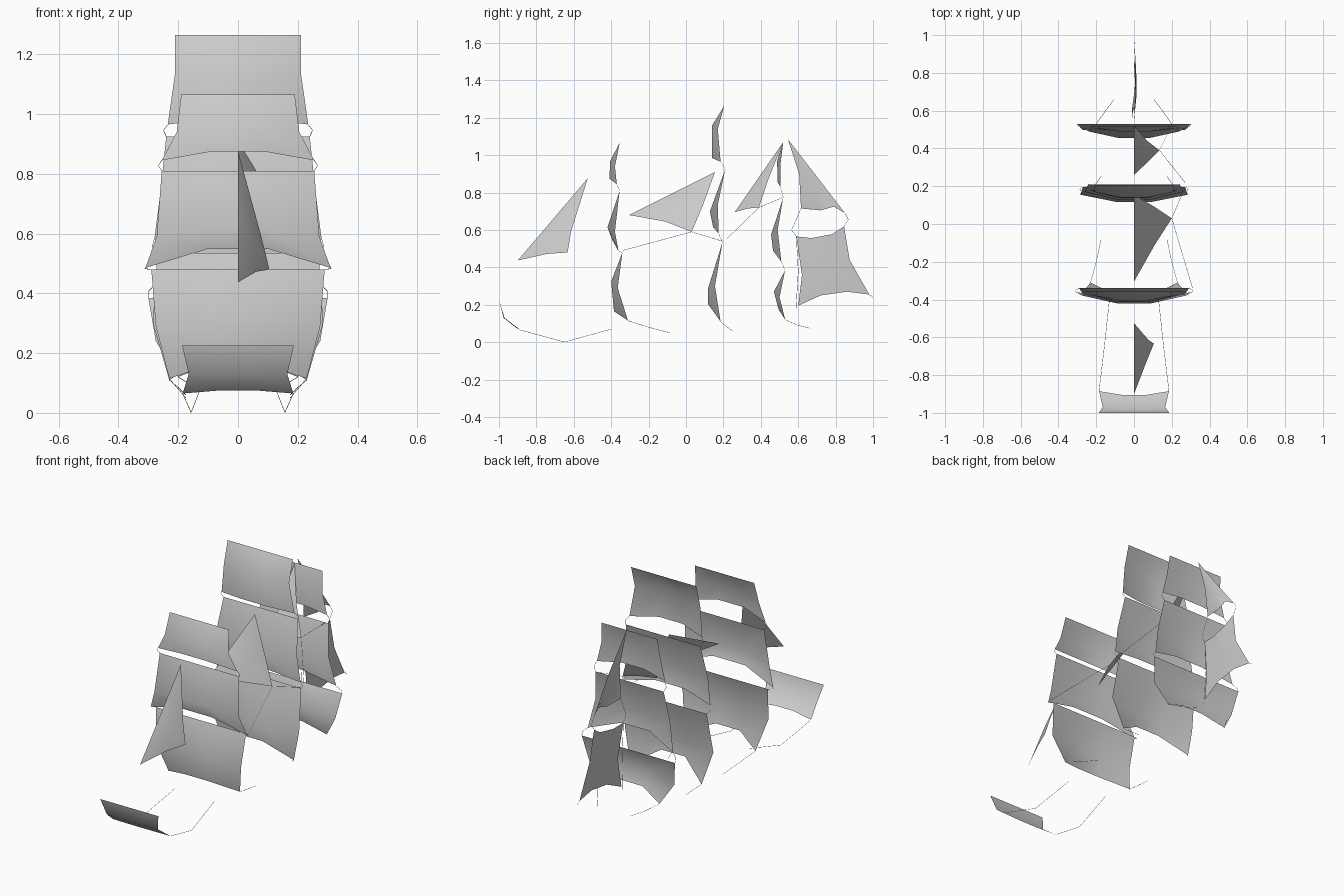
import bpy
from mathutils import Vector


def make(name, verts, faces):
    me = bpy.data.meshes.new(name)
    me.from_pydata(verts, [], faces)
    me.polygons.foreach_set("use_smooth", [True] * len(faces))
    ob = bpy.data.objects.new(name, me)
    bpy.context.collection.objects.link(ob)
    return ob


def square_sail(name, rows):
    """rows top to foot: edge half width, edge y, edge z, centre y, centre z"""
    verts, faces = [], []
    for w, ye, ze, yc, zc in rows:
        verts += [(-w, ye, ze), (-w / 3, yc, zc), (w / 3, yc, zc), (w, ye, ze)]
    for r in range(len(rows) - 1):
        for c in range(3):
            a = r * 4 + c
            faces.append((a, a + 4, a + 5, a + 1))
    make(name, verts, faces)


def fan_sail(name, outline, belly):
    """outline points around a fore-and-aft sail, with a bellied centre"""
    pts = [Vector(p) for p in outline]
    n = len(pts)
    mid = sum(pts, Vector()) / n + Vector((belly, 0, 0))
    make(name, pts + [mid], [(i, (i + 1) % n, n) for i in range(n)])


def rope(name, pts, mirror=False):
    for s in ((1, -1) if mirror else (1,)):
        cu = bpy.data.curves.new(name, "CURVE")
        cu.dimensions = "3D"
        cu.bevel_depth = 0.001
        cu.bevel_resolution = 0
        sp = cu.splines.new("POLY")
        sp.points.add(len(pts) - 1)
        for p, (x, y, z) in zip(sp.points, pts):
            p.co = (s * x, y, z, 1)
        bpy.context.collection.objects.link(bpy.data.objects.new(name, cu))


# Square sails, mast by mast from the lowest up
masts = {
    "fore": [
        [(.29, -.34, .48, -.34, .48), (.275, -.365, .29, -.40, .325), (.23, -.31, .115, -.385, .165)],
        [(.255, -.355, .81, -.355, .81), (.272, -.38, .59, -.42, .615), (.31, -.36, .485, -.395, .548)],
        [(.19, -.355, 1.065, -.355, 1.065), (.205, -.38, .94, -.405, .97), (.255, -.37, .845, -.41, .875)]],
    "main": [
        [(.27, .195, .535, .195, .535), (.285, .155, .30, .117, .285), (.23, .185, .11, .117, .205)],
        [(.24, .21, .925, .21, .925), (.26, .17, .735, .128, .70), (.28, .175, .58, .145, .615)],
        [(.21, .205, 1.265, .205, 1.265), (.21, .17, 1.14, .14, 1.16), (.235, .185, .965, .138, .985)]],
    "mizzen": [
        [(.30, .53, .385, .53, .385), (.275, .50, .24, .47, .27), (.20, .53, .12, .495, .175)],
        [(.22, .52, .775, .52, .775), (.24, .49, .60, .455, .575), (.275, .51, .43, .465, .49)],
        [(.18, .52, 1.07, .52, 1.07), (.19, .505, .95, .487, .97), (.22, .505, .83, .49, .855)]],
}
for mast, sails in masts.items():
    for label, rows in zip(("course", "topsail", "topgallant"), sails):
        square_sail(f"{mast}_{label}", rows)
    # Short sheets from each upper sail's corner to the sail below
    for low, up in zip(sails, sails[1:]):
        a, b = Vector(up[-1][:3]), Vector(low[0][:3])
        rope(f"{mast}_corner_sheet", [a, (a + b) / 2 + Vector((.012, 0, 0)), b], True)

square_sail("sprit_sail", [(.187, -1, .225, -1, .225), (.165, -.97, .13, -.975, .13),
                           (.185, -.885, .065, -.905, .075)])

# Triangular staysails: peak, leech, clew, foot, tack, luff
fan_sail("jib", [(0, -.525, .877), (.078, -.615, .59), (.105, -.633, .48),
                 (.06, -.745, .472), (0, -.9, .437), (0, -.712, .657)], .012)
fan_sail("main_staysail", [(0, .155, .91), (.11, .09, .73), (.2, .03, .59),
                           (.11, -.11, .645), (0, -.305, .68), (0, -.075, .795)], .015)
fan_sail("mizzen_staysail", [(0, .52, 1.07), (.07, .44, .87), (.135, .39, .72),
                             (.075, .33, .715), (0, .26, .695), (0, .39, .882)], .01)

# Fore-and-aft sails behind the mizzen mast
fan_sail("gaff_topsail", [(0, .545, 1.085), (.003, .605, .9), (-.01, .615, .715), (.005, .72, .705),
                          (.01, .79, .725), (0, .85, .69), (.008, .7, .885)], .012)
fan_sail("spanker", [(-.01, .59, .565), (0, .67, .557), (.008, .78, .577), (0, .845, .62),
                     (.008, .875, .44), (0, .98, .255), (.006, .86, .27), (.006, .72, .25),
                     (-.005, .6, .195), (.005, .62, .36)], .012)

# Running sheets on both sides
rope("sprit_sheet", [(.185, -.885, .065), (.157, -.65, .001), (.13, -.4, .07)], True)
rope("fore_sheet", [(.23, -.31, .115), (.2, -.2, .08), (.175, -.085, .05)], True)
rope("main_sheet", [(.23, .185, .11), (.2, .215, .085), (.175, .25, .06)], True)
rope("mizzen_sheet", [(.2, .53, .12), (.15, .6, .09), (.105, .66, .075)], True)

# Single ropes on the staysails and spanker
rope("main_staysail_sheet", [(.31, -.34, .49), (.2, .03, .59), (.27, .195, .54)])
rope("mizzen_staysail_sheet", [(.27, .22, .555), (.135, .39, .72), (.2, .52, .775)])
rope("gaff_line", [(0, .85, .69), (0, .868, .655), (0, .845, .62)])
rope("throat_line", [(-.01, .615, .715), (-.01, .565, .6), (-.01, .59, .565)])
rope("luff_line", [(-.01, .59, .565), (-.01, .6, .38), (-.005, .588, .175)])
rope("spanker_sheet", [(0, .98, .255), (0, 1, .24)])
